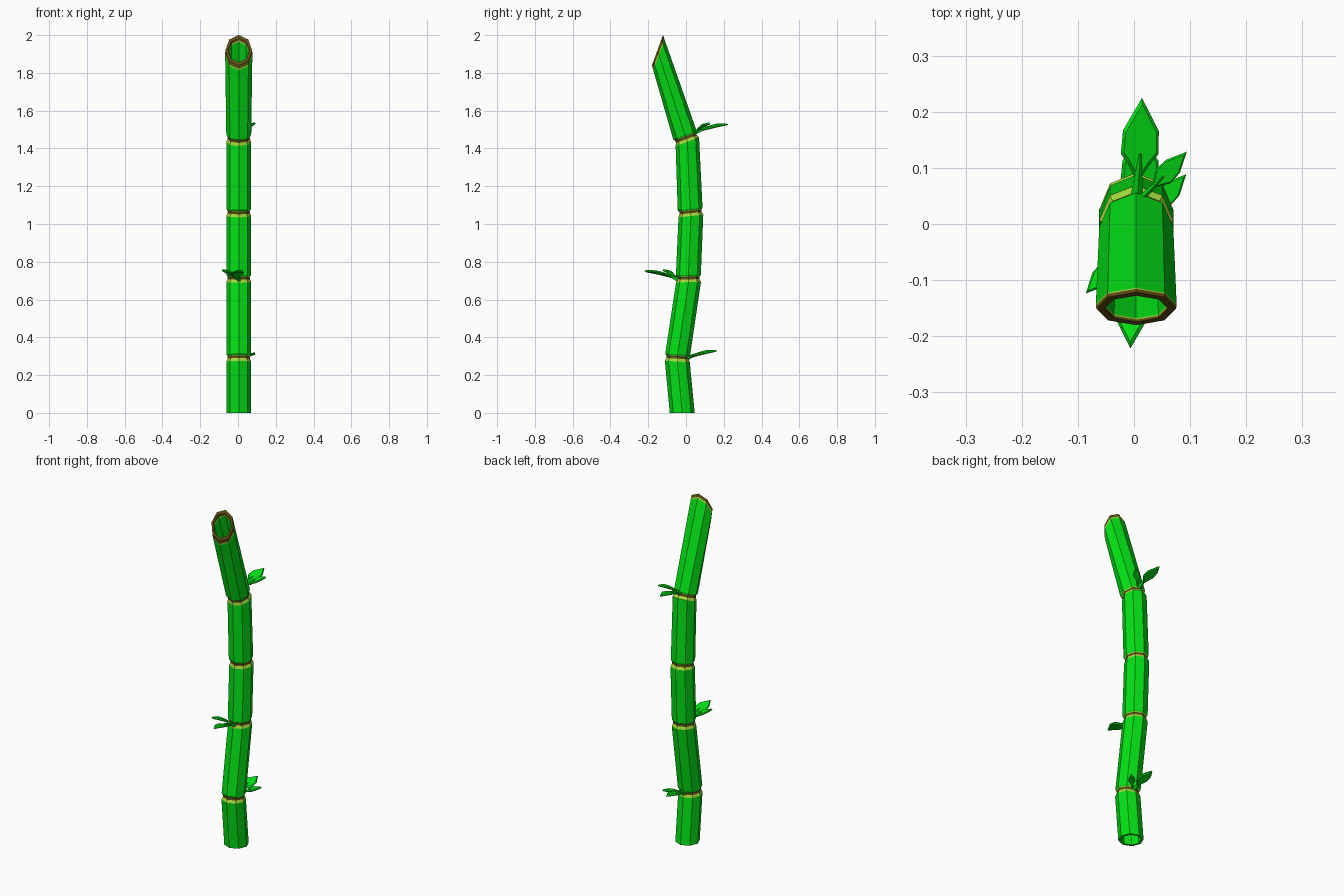
import bpy, bmesh, math
from mathutils import Vector, Matrix

if "Cube" in bpy.data.objects:
    bpy.data.objects.remove(bpy.data.objects["Cube"])


def material(name, rgb):
    m = bpy.data.materials.new(name)
    m.use_nodes = True
    m.diffuse_color = (*rgb, 1)
    m.node_tree.nodes["Principled BSDF"].inputs["Base Color"].default_value = (*rgb, 1)
    return m


MATS = [material("bamboo green", (0.001, 0.76, 0.008)),
        material("pale yellow green", (0.37, 0.72, 0.045)),
        material("olive brown", (0.125, 0.085, 0.008))]
GREEN, YELLOW, BROWN = range(3)
CX = 0.004
SIDES = 8


def finish(bm, name):
    bmesh.ops.recalc_face_normals(bm, faces=bm.faces)
    mesh = bpy.data.meshes.new(name)
    bm.to_mesh(mesh)
    bm.free()
    for m in MATS:
        mesh.materials.append(m)
    obj = bpy.data.objects.new(name, mesh)
    bpy.context.collection.objects.link(obj)


def ring(bm, y, z, tilt, rx, ry):
    """Octagon in a plane tilted about x."""
    t = math.radians(tilt)
    verts = []
    for i in range(SIDES):
        a = math.tau * i / SIDES
        d = ry * math.sin(a)
        verts.append(bm.verts.new((CX + rx * math.cos(a), y + d * math.cos(t), z + d * math.sin(t))))
    return verts


def bridge(bm, a, b, mat):
    for i in range(SIDES):
        j = (i + 1) % SIDES
        bm.faces.new((a[i], a[j], b[j], b[i])).material_index = mat


# Stalk: joints as (y, z, tilt), then the slanted open mouth
R = 0.066
JOINTS = [(-0.045, 0.29, -3), (0.013, 0.71, 1), (0.024, 1.06, 6), (0.001, 1.452, 20)]
BASE = (-0.02, 0, 0)
MOUTH = (-0.151, 1.92, 70)
AXIS = Vector((-0.3, 0.954))


def build_stalk():
    bm = bmesh.new()
    # Outer wall sections: y, z, tilt, rx, ry, colour of the band below
    outer = [(*BASE, R, R, GREEN)]
    collar = [(-0.018, R, GREEN), (-0.003, 0.9 * R, YELLOW), (0.008, 0.88 * R, BROWN),
              (0.014, 0.94 * R, YELLOW), (0.02, R, GREEN)]
    for y, z, tilt in JOINTS:
        t = math.radians(tilt)
        for h, r, mat in collar:
            outer.append((y - h * math.sin(t), z + h * math.cos(t), tilt, r, r, mat))
    my, mz, mt = MOUTH
    for h, r, mat in ((-0.026, 1.0, GREEN), (-0.018, 1.0, YELLOW), (0, 0.985, BROWN)):
        outer.append((my + h * AXIS.x, mz + h * AXIS.y, mt, 0.072 * r, 0.087 * r, mat))
    # Inner wall runs back down to the base
    inner = [(my, mz, mt, 0.057, 0.068, BROWN),
             (my - 0.012 * AXIS.x, mz - 0.012 * AXIS.y, mt, 0.056, 0.067, BROWN),
             (my - 0.02 * AXIS.x, mz - 0.02 * AXIS.y, mt, 0.056, 0.067, YELLOW)]
    for y, z, tilt in reversed(JOINTS):
        inner.append((y, z, tilt, 0.75 * R, 0.75 * R, GREEN))
    inner.append((*BASE, 0.8 * R, 0.8 * R, GREEN))
    rows = outer + inner
    rings = [ring(bm, *row[:5]) for row in rows]
    for k in range(1, len(rings)):
        bridge(bm, rings[k - 1], rings[k], rows[k][5])
    bridge(bm, rings[-1], rings[0], GREEN)
    finish(bm, "bamboo_stalk")


# Leaf: a bevelled blade on a short tapered stem, built along +y
def build_leaf(name, place, length, width, rise):
    bm = bmesh.new()
    outline = [(0, 0.12), (0.55, 0.3), (1, 0.42), (0.95, 0.66), (0, 1),
               (-0.95, 0.66), (-1, 0.42), (-0.55, 0.3)]

    def height(s):
        return rise * (1 - (1 - s) ** 2)

    def layer(scale, dz):
        pts = []
        for u, s in outline:
            s = 0.52 + (s - 0.52) * scale
            pts.append(bm.verts.new((u * width * scale, s * length, height(s) + dz)))
        return pts

    low, mid, top = layer(0.86, -0.006), layer(1, 0), layer(0.86, 0.006)
    bridge(bm, low, mid, GREEN)
    bridge(bm, mid, top, GREEN)
    bm.faces.new(top)
    bm.faces.new(low[::-1])
    # stem
    tip = Vector((0, 0.42 * length, height(0.42) + 0.008))
    start = Vector((0, -0.015, -0.004))
    axis = tip - start
    turn = axis.to_track_quat('Z', 'Y').to_matrix().to_4x4()
    bmesh.ops.create_cone(bm, cap_ends=True, segments=5, radius1=width * 0.4, radius2=0.002,
                          depth=axis.length,
                          matrix=Matrix.Translation((start + tip) / 2) @ turn)
    bmesh.ops.transform(bm, matrix=place, verts=bm.verts)
    finish(bm, name)


build_stalk()


def turned(degrees, axis):
    return Matrix.Rotation(math.radians(degrees), 4, axis)


# Leaf pairs: a large one straight out and a small one to the side
for label, y, z, heading, reach, rise, small_rise in (
        ("lower", 0.012, 0.287, 0, 0.153, 0.042, 0.022),
        ("middle", -0.048, 0.705, 180, 0.174, 0.046, 0.046),
        ("upper", 0.053, 1.482, 0, 0.172, 0.046, 0.046)):
    node = Matrix.Translation((CX, y, z)) @ turned(heading, 'Z')
    build_leaf(label + "_large_leaf", node @ turned(-1, 'Z') @ turned(9, 'Y'), reach, 0.034, rise)
    side = Matrix.Translation((0.016, 0, 0.004)) @ turned(-43, 'Z') @ turned(3, 'Y')
    build_leaf(label + "_small_leaf", node @ side, 0.106, 0.018, small_rise)
